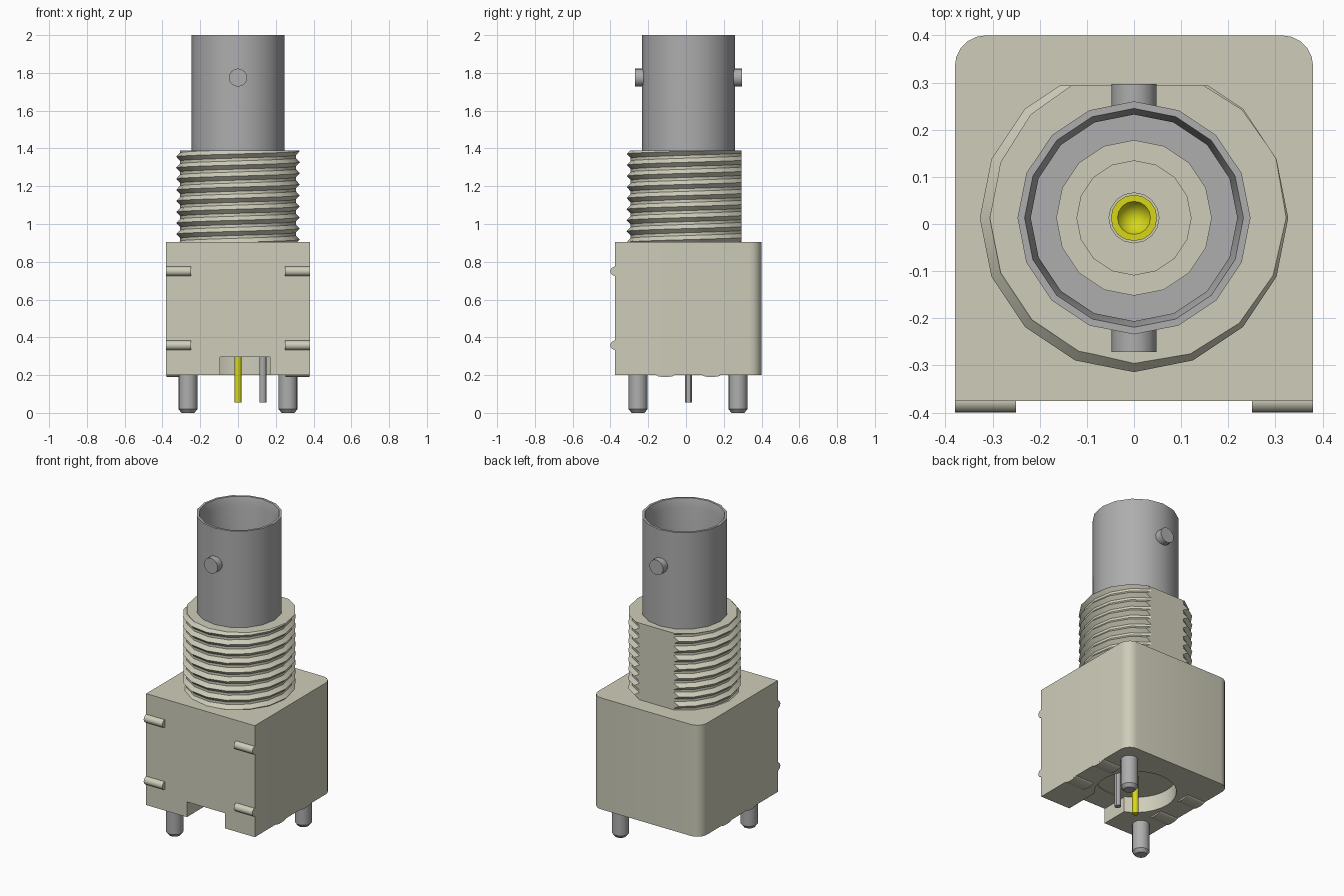
import bpy, bmesh, math
from mathutils import Vector, Matrix

if "Cube" in bpy.data.objects:
    bpy.data.objects.remove(bpy.data.objects["Cube"])

CY = 0.013            # the connector axis sits slightly behind centre


def material(name, rgb):
    m = bpy.data.materials.new(name)
    m.use_nodes = True
    m.diffuse_color = (*rgb, 1)
    m.node_tree.nodes["Principled BSDF"].inputs["Base Color"].default_value = (*rgb, 1)
    return m


CREAM = material("cream plastic", (0.62, 0.61, 0.49))
GREY = material("grey metal", (0.42, 0.42, 0.425))
GOLD = material("yellow contact", (0.68, 0.68, 0.01))


def finish(name, bm, mat, smooth=True):
    bmesh.ops.recalc_face_normals(bm, faces=bm.faces)
    me = bpy.data.meshes.new(name)
    bm.to_mesh(me)
    bm.free()
    me.materials.append(mat)
    ob = bpy.data.objects.new(name, me)
    bpy.context.collection.objects.link(ob)
    bpy.ops.object.select_all(action="DESELECT")
    ob.select_set(True)
    bpy.context.view_layer.objects.active = ob
    if smooth:
        bpy.ops.object.shade_smooth_by_angle(angle=math.radians(30))
    return ob


def lathe_mesh(profile, sides):
    """Closed solid turned about the z axis from (radius, z) points."""
    bm = bmesh.new()
    rings = [[bm.verts.new((r * math.cos(a), r * math.sin(a), z))
              for a in (2 * math.pi * i / sides for i in range(sides))]
             for r, z in profile]
    for a, b in zip(rings, rings[1:]):
        for i in range(sides):
            j = (i + 1) % sides
            bm.faces.new((a[i], a[j], b[j], b[i]))
    for ring, (r, z) in ((rings[0], profile[0]), (rings[-1], profile[-1])):
        if r > 0:
            bm.faces.new(ring)
    bmesh.ops.remove_doubles(bm, verts=bm.verts, dist=1e-6)
    return bm


def lathe(name, profile, mat, loc=(0, CY, 0), sides=16, rot=None, scale=(1, 1, 1)):
    bm = lathe_mesh(profile, sides)
    rot = rot or Matrix.Identity(4)
    bmesh.ops.transform(bm, verts=bm.verts,
                        matrix=Matrix.Translation(loc) @ Matrix.Diagonal((*scale, 1)) @ rot)
    return finish(name, bm, mat)


def box_mesh(lo, hi):
    bm = bmesh.new()
    bmesh.ops.create_cube(bm, size=1)
    for v in bm.verts:
        v.co = Vector([lo[k] if v.co[k] < 0 else hi[k] for k in range(3)])
    return bm


def clip(bm, co, no):
    """Cut away the side the normal points to and close the cut."""
    res = bmesh.ops.bisect_plane(bm, geom=bm.verts[:] + bm.edges[:] + bm.faces[:],
                                 dist=1e-5, plane_co=co, plane_no=no, clear_outer=True)
    edges = [e for e in res["geom_cut"] if isinstance(e, bmesh.types.BMEdge) and e.is_valid]
    bmesh.ops.holes_fill(bm, edges=edges, sides=0)


def carve(target, cutter):
    cutter.hide_render = True
    mod = target.modifiers.new("carve", "BOOLEAN")
    mod.operation, mod.solver, mod.object = "DIFFERENCE", "EXACT", cutter
    bpy.context.view_layer.objects.active = target
    bpy.ops.object.modifier_apply(modifier=mod.name)
    bpy.data.objects.remove(cutter)


# Housing block with rounded rear corners, round pocket and front notch below
bm = box_mesh((-0.38, -0.375, 0.2), (0.38, 0.4, 0.905))
rear = [e for e in bm.edges if all(v.co.y > 0.39 for v in e.verts)
        and abs(e.verts[0].co.z - e.verts[1].co.z) > 0.1]
bmesh.ops.bevel(bm, geom=rear, offset=0.066, segments=5, profile=0.5, affect="EDGES")
housing = finish("housing", bm, CREAM, False)
carve(housing, lathe("pocket_cutter", [(0.235, 0.1), (0.235, 0.3)], CREAM, sides=32))
carve(housing, finish("notch_cutter", box_mesh((-0.095, -0.5, 0.1), (0.17, 0, 0.296)), CREAM, False))
bpy.ops.object.select_all(action="DESELECT")
housing.select_set(True)
bpy.context.view_layer.objects.active = housing
bpy.ops.object.shade_smooth_by_angle(angle=math.radians(30))

# Rounded ribs on the front face and low standoffs underneath
ALONG_X = Matrix.Rotation(math.pi / 2, 4, "Y")
for side, x in (("right", -0.315), ("left", 0.315)):
    for level, z in (("lower", 0.358), ("upper", 0.75)):
        lathe(f"front_rib_{level}_{side}", [(0.025, -0.065), (0.025, 0.065)], CREAM,
              (x, -0.375, z), 16, ALONG_X)
    for place, dy in (("front", -0.123), ("rear", 0.121)):
        lathe(f"standoff_{place}_{side}", [(1, -0.0645), (1, 0.0645)], CREAM,
              (x, CY + dy, 0.2), 16, ALONG_X, (1, 0.048, 0.01))

# Threaded neck: core plus helical ridge, both cut by a flat at the rear
Z0, Z1, FLAT, PITCH, SEG = 0.905, 1.39, 0.294, 0.0585, 16
core = lathe_mesh([(0.306, Z0), (0.306, Z1)], SEG)
ridge = bmesh.new()
rows = []
for i in range(-SEG, SEG * 10 + 1):
    a = 2 * math.pi * i / SEG
    z = 1.327 - 8 * PITCH + PITCH * i / SEG
    rows.append([ridge.verts.new((r * math.cos(a), r * math.sin(a), z + dz))
                 for r, dz in ((0.3, -0.028), (0.327, 0), (0.3, 0.028))])
for a, b in zip(rows, rows[1:]):
    for k in range(3):
        n = (k + 1) % 3
        ridge.faces.new((a[k], a[n], b[n], b[k]))
ridge.faces.new(rows[0])
ridge.faces.new(rows[-1])
for name, bm in (("thread_core", core), ("thread_ridge", ridge)):
    bmesh.ops.translate(bm, verts=bm.verts, vec=(0, CY, 0))
    if bm is ridge:
        clip(bm, (0, 0, Z0), (0, 0, -1))
        clip(bm, (0, 0, Z1), (0, 0, 1))
    clip(bm, (0, FLAT, 0), (0, 1, 0))
    finish(name, bm, CREAM)

# Open metal barrel with a chamfered mouth
lathe("barrel", [(0.247, 1.37), (0.247, 2.0), (0.232, 2.0), (0.219, 1.95),
                 (0.219, 1.45), (0, 1.45)], GREY)

# Bayonet lugs on the front and rear of the barrel
for name, s in (("front", -1), ("rear", 1)):
    lathe(f"bayonet_lug_{name}", [(0.048, 0.228), (0.048, 0.284)], GREY, (0, CY, 1.775), 16,
          Matrix.Rotation(-s * math.pi / 2, 4, "X"))

# Stepped insulator and the hollow centre contact
lathe("insulator", [(0.165, 1.44), (0.165, 1.5), (0.122, 1.5), (0.122, 1.7),
                    (0.053, 1.7), (0.053, 1.52), (0, 1.52)], CREAM)
lathe("centre_contact", [(0.049, 1.51), (0.049, 1.69), (0.035, 1.69), (0, 1.63)], GOLD)

# Solder pins and locating pegs
lathe("centre_pin", [(0.019, 0.055), (0.019, 0.32)], GOLD, sides=12)
lathe("ground_pin", [(0.019, 0.055), (0.019, 0.32)], GREY, (0.132, CY, 0), 12)
for name, x, y in (("front", -0.265, -0.254), ("rear", 0.265, 0.275)):
    lathe(f"peg_{name}", [(0.034, 0), (0.05, 0.02), (0.05, 0.25)], GREY, (x, y, 0))
